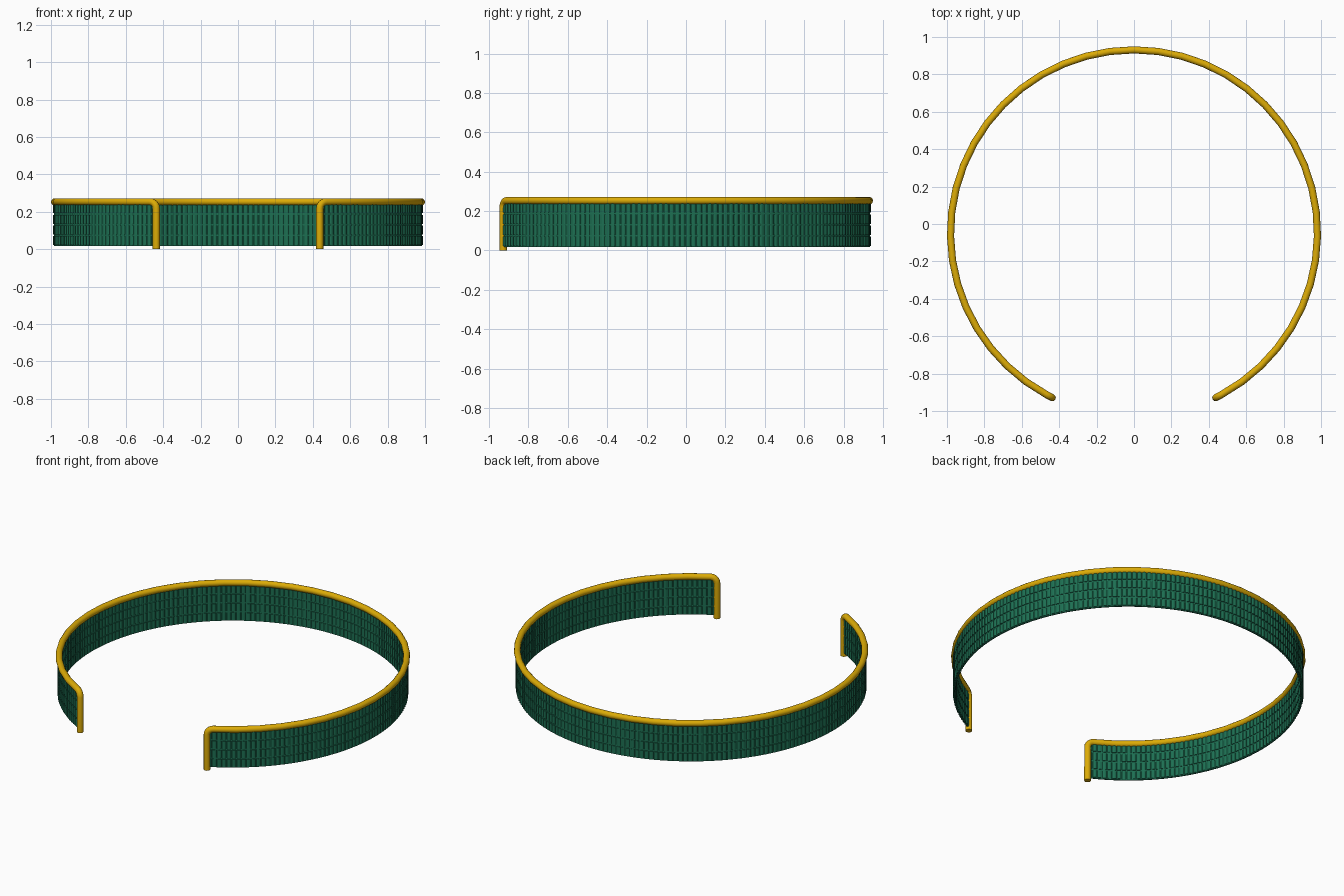
import bpy, bmesh, math
from mathutils import Matrix, Vector

cube = bpy.data.objects.get("Cube")
if cube:
    bpy.data.objects.remove(cube, do_unlink=True)

RING, PIPE, RAIL_Z, CENTRE_Y = 0.981, 0.019, 0.253, -0.05
HALF_GAP = math.asin(0.437 / RING)
START = -math.pi / 2 + HALF_GAP
SPAN = 2 * (math.pi - HALF_GAP)


def material(name, colour, roughness):
    m = bpy.data.materials.new(name)
    m.use_nodes = True
    m.diffuse_color = (*colour, 1)
    node = m.node_tree.nodes["Principled BSDF"]
    node.inputs["Base Color"].default_value = (*colour, 1)
    node.inputs["Roughness"].default_value = roughness
    return m


gold = material("gold", (0.72, 0.41, 0.002), 0.4)
green = material("green", (0.012, 0.16, 0.085), 0.5)


def on_ring(t, z, radius=RING):
    """Point at fraction t of the open ring."""
    a = START + SPAN * t
    return Vector((radius * math.cos(a), CENTRE_Y + radius * math.sin(a), z))


def smooth(ob, angle=40):
    bpy.ops.object.select_all(action="DESELECT")
    ob.select_set(True)
    bpy.context.view_layer.objects.active = ob
    bpy.ops.object.shade_smooth_by_angle(angle=math.radians(angle))


def mesh_object(name, bm, mat):
    me = bpy.data.meshes.new(name)
    bm.to_mesh(me)
    bm.free()
    me.materials.append(mat)
    ob = bpy.data.objects.new(name, me)
    bpy.context.collection.objects.link(ob)
    return ob


# Gold rail: foot, rounded corner, open ring, rounded corner, foot
BEND = 0.035
bend_t = BEND / (RING * SPAN)
corner = []
for i in range(6):
    a = math.pi / 2 * i / 5
    corner.append((bend_t * (1 - math.cos(a)), RAIL_Z - BEND * (1 - math.sin(a))))
ARC = 40
half_path = [(0, 0)] + corner
path = [on_ring(t, z) for t, z in half_path]
path += [on_ring(bend_t + (1 - 2 * bend_t) * i / ARC, RAIL_Z) for i in range(1, ARC)]
path += [on_ring(1 - t, z) for t, z in reversed(half_path)]

curve = bpy.data.curves.new("rail", "CURVE")
curve.dimensions = "3D"
curve.bevel_depth = PIPE
curve.bevel_resolution = 4
curve.use_fill_caps = True
spline = curve.splines.new("POLY")
spline.points.add(len(path) - 1)
for point, co in zip(spline.points, path):
    point.co = (*co, 1)
curve.materials.append(gold)
rail = bpy.data.objects.new("rail", curve)
bpy.context.collection.objects.link(rail)
bpy.ops.object.select_all(action="DESELECT")
rail.select_set(True)
bpy.context.view_layer.objects.active = rail
bpy.ops.object.convert(target="MESH")
smooth(rail)

# Core band behind the beads, closed thin strip
BOTTOM, TOP, ROWS, COLUMNS = 0.018, 0.244, 4, 190
bm = bmesh.new()
loops = []
for i in range(97):
    loops.append([bm.verts.new(on_ring(i / 96, z, RING + r)) for r, z in
                  ((-0.004, BOTTOM), (0.004, BOTTOM), (0.004, TOP), (-0.004, TOP))])
for a, b in zip(loops, loops[1:]):
    for k in range(4):
        n = (k + 1) % 4
        bm.faces.new((a[k], b[k], b[n], a[n]))
bm.faces.new(loops[0])
bm.faces.new(loops[-1])
bmesh.ops.recalc_face_normals(bm, faces=bm.faces)
smooth(mesh_object("core_band", bm, green))

# Green beads: four rows of flattened upright cylinders
pitch = (TOP - BOTTOM) / ROWS
width = RING * SPAN / COLUMNS
bm = bmesh.new()
for row in range(ROWS):
    for col in range(COLUMNS):
        t = (col + 0.5) / COLUMNS
        place = (Matrix.Translation(on_ring(t, BOTTOM + pitch * (row + 0.5)))
                 @ Matrix.Rotation(START + SPAN * t, 4, "Z")
                 @ Matrix.Diagonal((0.009, width * 0.49, 1, 1)))
        bmesh.ops.create_cone(bm, cap_ends=True, segments=10, radius1=1, radius2=1,
                              depth=pitch - 0.009, matrix=place)
smooth(mesh_object("beads", bm, green), 60)
